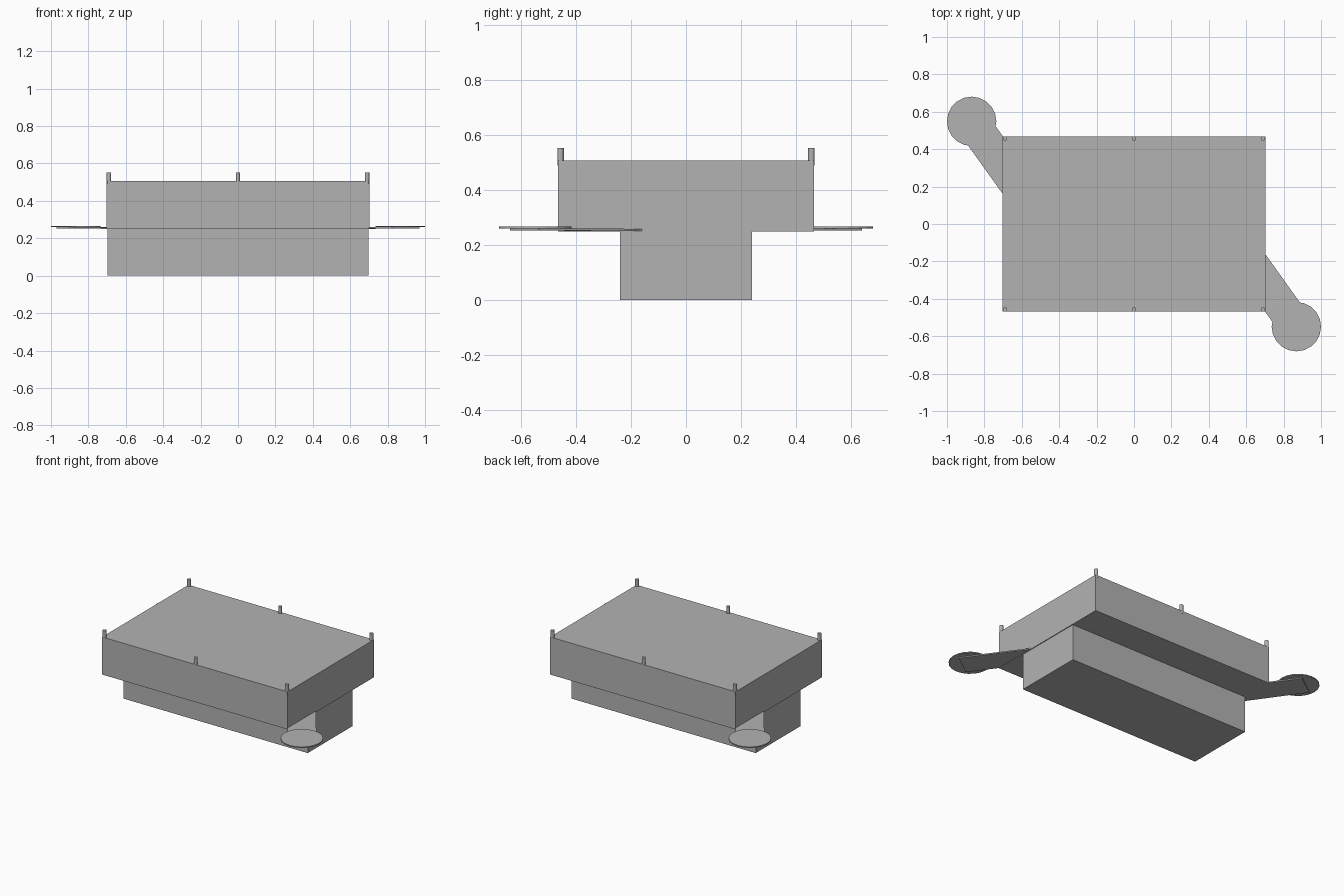
import bpy, bmesh, math
from mathutils import Vector

cube = bpy.data.objects.get("Cube")
if cube:
    bpy.data.objects.remove(cube, do_unlink=True)

GREY = (0.45, 0.45, 0.45, 1)
grey = bpy.data.materials.new("plain_grey")
grey.use_nodes = True
grey.diffuse_color = GREY
grey.node_tree.nodes["Principled BSDF"].inputs["Base Color"].default_value = GREY


def finish(name, bm):
    bmesh.ops.recalc_face_normals(bm, faces=bm.faces)
    mesh = bpy.data.meshes.new(name)
    bm.to_mesh(mesh)
    bm.free()
    mesh.materials.append(grey)
    obj = bpy.data.objects.new(name, mesh)
    bpy.context.collection.objects.link(obj)
    return obj


def box(name, half_x, half_y, z0, z1):
    bm = bmesh.new()
    bmesh.ops.create_cube(bm, size=1)
    bmesh.ops.scale(bm, vec=(2 * half_x, 2 * half_y, z1 - z0), verts=bm.verts)
    bmesh.ops.translate(bm, vec=(0, 0, (z0 + z1) / 2), verts=bm.verts)
    return finish(name, bm)


def cylinder(name, x, y, z0, z1, radius, sides):
    bm = bmesh.new()
    bmesh.ops.create_cone(bm, cap_ends=True, segments=sides, radius1=radius,
                          radius2=radius, depth=z1 - z0)
    bmesh.ops.translate(bm, vec=(x, y, (z0 + z1) / 2), verts=bm.verts)
    return finish(name, bm)


def arm(name, side):
    # Flat diagonal strip, rising slightly from the body to its tip
    along = Vector((0.58, -0.81, 0)).normalized()
    across = Vector((-along.y, along.x, 0)) * 0.09
    tip = Vector((0.897, -0.588, 0.253))
    root = tip - along * 0.53
    root.z = 0.2505
    bm = bmesh.new()
    corners = [root + across, root - across, tip - across, tip + across]
    base = bm.faces.new([bm.verts.new((c.x * side, c.y * side, c.z)) for c in corners])
    grown = bmesh.ops.extrude_face_region(bm, geom=[base], use_keep_orig=True)
    top = [v for v in grown["geom"] if isinstance(v, bmesh.types.BMVert)]
    bmesh.ops.translate(bm, vec=(0, 0, 0.008), verts=top)
    return finish(name, bm)


# Main body on a narrower pedestal
box("pedestal", 0.697, 0.241, 0, 0.26)
box("main_body", 0.702, 0.467, 0.25, 0.507)

# Pins along the two long top edges
for row, y in (("front", -0.457), ("back", 0.457)):
    for place, x in (("right", -0.69), ("middle", 0), ("left", 0.69)):
        cylinder(f"{row}_{place}_pin", x, y, 0.49, 0.553, 0.012, 12)

# Swing-out seats at opposite corners
for label, side in (("front_left", 1), ("back_right", -1)):
    arm(f"{label}_arm", side)
    cylinder(f"{label}_seat_disc", 0.868 * side, -0.549 * side, 0.26, 0.267, 0.132, 20)
